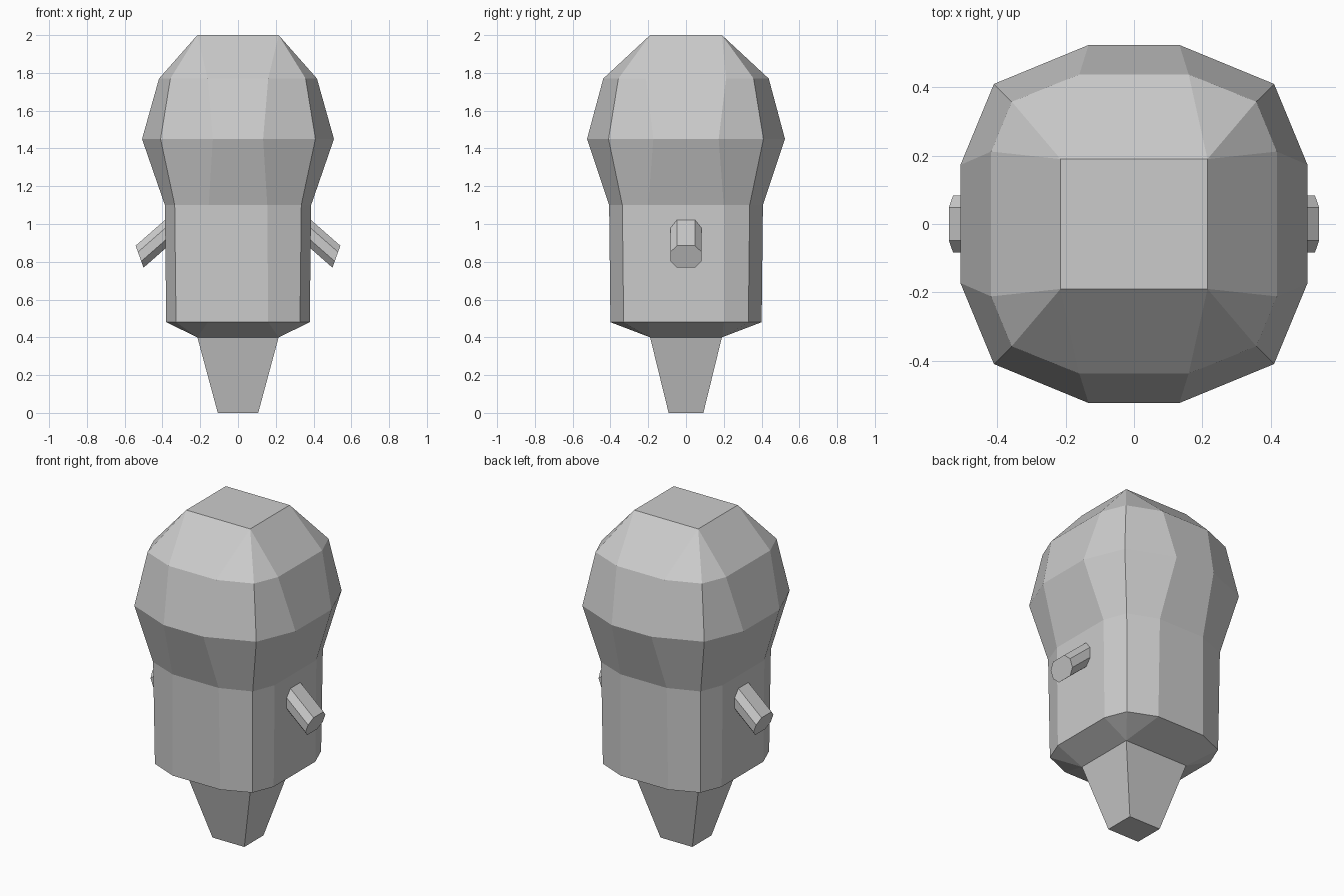
import bpy
import bmesh
from mathutils import Vector

cube = bpy.data.objects.get("Cube")
if cube:
    bpy.data.objects.remove(cube, do_unlink=True)

grey = bpy.data.materials.new("light_grey")
grey.use_nodes = True
grey.diffuse_color = (0.6, 0.6, 0.6, 1)
grey.node_tree.nodes["Principled BSDF"].inputs["Base Color"].default_value = (0.6, 0.6, 0.6, 1)


def full_ring(z, quarter):
    """Mirror the points of one quarter into a closed loop."""
    loop = []
    for sx, sy in ((1, 1), (-1, 1), (-1, -1), (1, -1)):
        pts = [Vector((x * sx, y * sy, z)) for x, y in quarter]
        loop += pts if sx * sy > 0 else pts[::-1]
    return loop


def loft(name, rings):
    """Skin a stack of rings, cap both ends and merge doubled points."""
    bm = bmesh.new()
    loops = [[bm.verts.new(p) for p in ring] for ring in rings]
    count = len(loops[0])
    for low, high in zip(loops, loops[1:]):
        for i in range(count):
            j = (i + 1) % count
            bm.faces.new((low[i], low[j], high[j], high[i]))
    bm.faces.new(loops[0][::-1])
    bm.faces.new(loops[-1])
    bmesh.ops.remove_doubles(bm, verts=bm.verts, dist=0.0005)
    bmesh.ops.recalc_face_normals(bm, faces=bm.faces)
    mesh = bpy.data.meshes.new(name)
    bm.to_mesh(mesh)
    bm.free()
    mesh.materials.append(grey)
    obj = bpy.data.objects.new(name, mesh)
    bpy.context.collection.objects.link(obj)
    return obj


# Body: rectangular ends, with faceted rings of side, corner and front points
rect = [(0.215, 0.19)] * 3
loft("body", [
    full_ring(0.0, [(0.107, 0.092)] * 3),
    full_ring(0.4, rect),
    full_ring(0.48, [(0.38, 0.2), (0.328, 0.33), (0.16, 0.4)]),
    full_ring(1.1, [(0.387, 0.2), (0.335, 0.337), (0.155, 0.407)]),
    full_ring(1.45, [(0.508, 0.173), (0.41, 0.41), (0.133, 0.524)]),
    full_ring(1.77, [(0.418, 0.212), (0.358, 0.358), (0.16, 0.438)]),
    full_ring(2.0, rect),
])

# Arms: slanted eight-sided stubs that sink into the body
cap_centre = Vector((0.521, 0, 0.827))
cap_up = Vector((0.021, 0, 0.058))
inward = Vector((-0.17, 0, 0.149))
section = [(0.048, 1), (0.083, 0.42), (0.083, -0.42), (0.048, -1)]
section += [(-y, h) for y, h in section[::-1]]
for name, side in (("left_arm", 1), ("right_arm", -1)):
    tip = [cap_centre + cap_up * h + Vector((0, y, 0)) for y, h in section]
    root = [p + inward for p in tip]
    loft(name, [[Vector((p.x * side, p.y, p.z)) for p in ring] for ring in (root, tip)])
